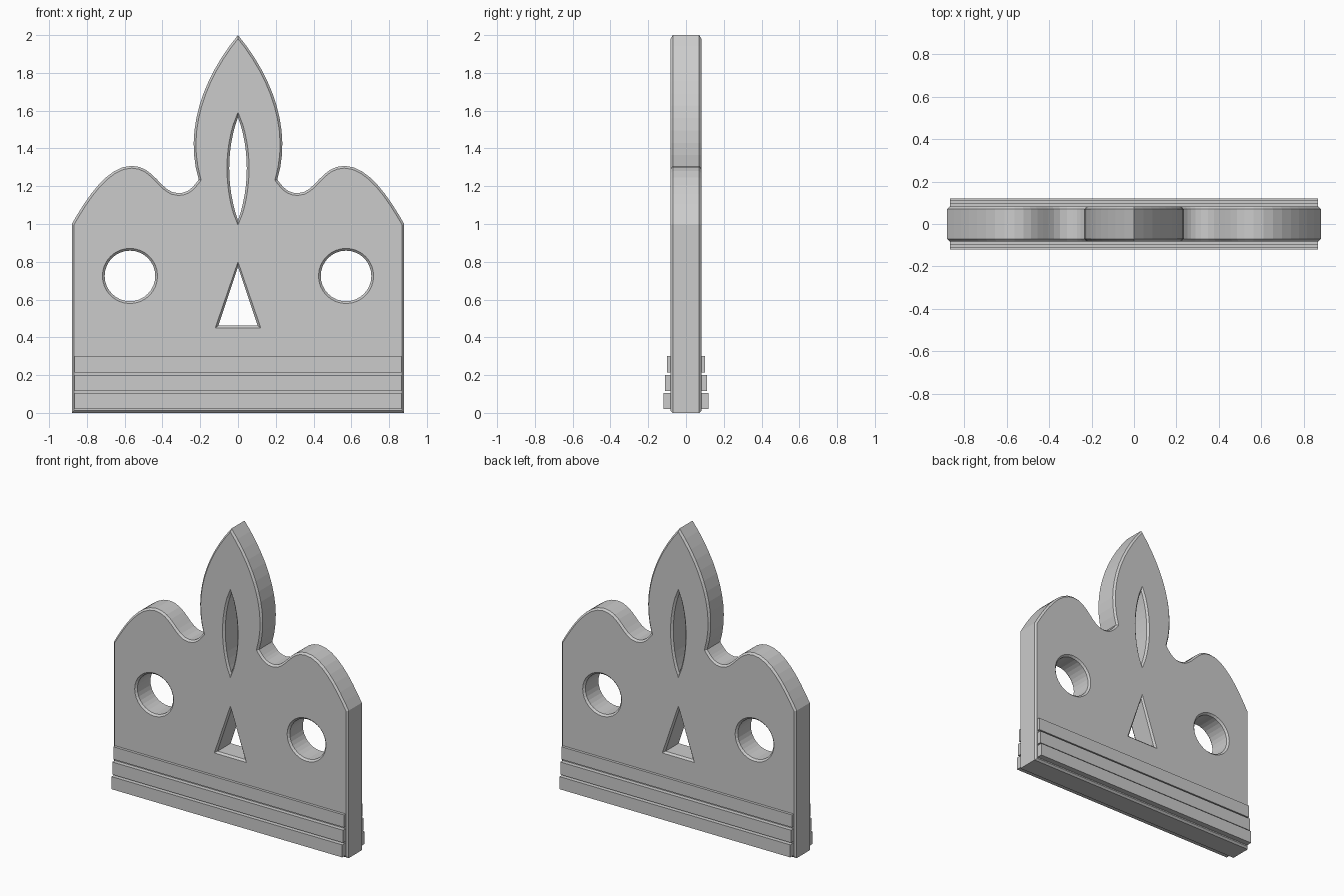
import bpy, bmesh, math
from mathutils import Vector
from mathutils.geometry import interpolate_bezier

if "Cube" in bpy.data.objects:
    bpy.data.objects.remove(bpy.data.objects["Cube"])

HALF, CHAMFER = 0.082, 0.012


def bezier(p0, h0, h1, p1, segments):
    pts = interpolate_bezier(*[Vector((*p, 0)) for p in (p0, h0, h1, p1)], segments + 1)
    return [(p.x, p.y) for p in pts]


def oriented(pts, ccw):
    area = sum(a[0] * b[1] - b[0] * a[1] for a, b in zip(pts, pts[1:] + pts[:1]))
    return pts if (area > 0) == ccw else pts[::-1]


def into_material(pts, d):
    """Shift a loop to its left, with a limited mitre at sharp corners."""
    out = []
    for i, p in enumerate(pts):
        a, b, c = Vector(pts[i - 1]), Vector(p), Vector(pts[(i + 1) % len(pts)])
        e, f = (b - a).normalized(), (c - b).normalized()
        n, m = Vector((-e.y, e.x)), Vector((-f.y, f.x))
        mid = (n + m).normalized()
        out.append(b + mid * min(d / max(mid.dot(n), 0.01), d * 2.2))
    return out


def box(name, lo, hi):
    bm = bmesh.new()
    bmesh.ops.create_cube(bm, size=1)
    for v in bm.verts:
        v.co = [lo[i] + (v.co[i] + 0.5) * (hi[i] - lo[i]) for i in range(3)]
    finish(name, bm)


def finish(name, bm):
    mesh = bpy.data.meshes.new(name)
    bm.to_mesh(mesh)
    bm.free()
    bpy.context.collection.objects.link(bpy.data.objects.new(name, mesh))


# Right half of the crest outline, mirrored to the left
right = [(0.88, 0)]
right += bezier((0.88, 1.0), (0.80, 1.14), (0.69, 1.308), (0.563, 1.308), 8)
right += bezier((0.563, 1.308), (0.44, 1.308), (0.41, 1.163), (0.316, 1.163), 8)[1:]
right += bezier((0.316, 1.163), (0.26, 1.163), (0.235, 1.20), (0.208, 1.235), 6)[1:]
right += bezier((0.208, 1.235), (0.285, 1.49), (0.19, 1.77), (0, 2.0), 12)[1:]
outline = right + [(-x, z) for x, z in right[-2::-1]]

# Openings: slit, triangle and two round holes
slit = bezier((0, 1.02), (0.062, 1.19), (0.062, 1.40), (0, 1.565), 12)
slit += [(-x, z) for x, z in slit[-2:0:-1]]
triangle = [(-0.104, 0.462), (0.104, 0.462), (0, 0.774)]
rounds = [[(s * 0.572 + 0.134 * math.cos(i * math.tau / 32),
            0.725 + 0.134 * math.sin(i * math.tau / 32)) for i in range(32)]
          for s in (-1, 1)]
loops = [oriented(outline, True)] + [oriented(h, False) for h in (slit, triangle, *rounds)]

# Plate with chamfered rims
bm = bmesh.new()
caps = {0: [], 3: []}
for loop in loops:
    inner = into_material(loop, CHAMFER)
    rings = [[bm.verts.new((p[0], y, p[1])) for p in pts] for pts, y in (
        (inner, -HALF), (loop, CHAMFER - HALF), (loop, HALF - CHAMFER), (inner, HALF))]
    n = len(loop)
    for a, b in zip(rings, rings[1:]):
        for i in range(n):
            j = (i + 1) % n
            bm.faces.new((a[i], a[j], b[j], b[i]))
    for k in caps:
        caps[k] += [bm.edges.get((rings[k][i], rings[k][(i + 1) % n])) for i in range(n)]
for k, sign in ((0, -1), (3, 1)):
    bmesh.ops.triangle_fill(bm, use_beauty=True, edges=caps[k], normal=(0, sign, 0))
bmesh.ops.recalc_face_normals(bm, faces=bm.faces)
finish("crest_plate", bm)

# Stepped base strips on both faces
for side, s in (("front", -1), ("back", 1)):
    for i, (z0, z1, depth) in enumerate(((0.02, 0.105, 0.12), (0.115, 0.20, 0.11), (0.215, 0.30, 0.10))):
        y0, y1 = sorted((s * 0.07, s * depth))
        box(f"{side}_base_strip_{i + 1}", (-0.866, y0, z0), (0.866, y1, z1))
